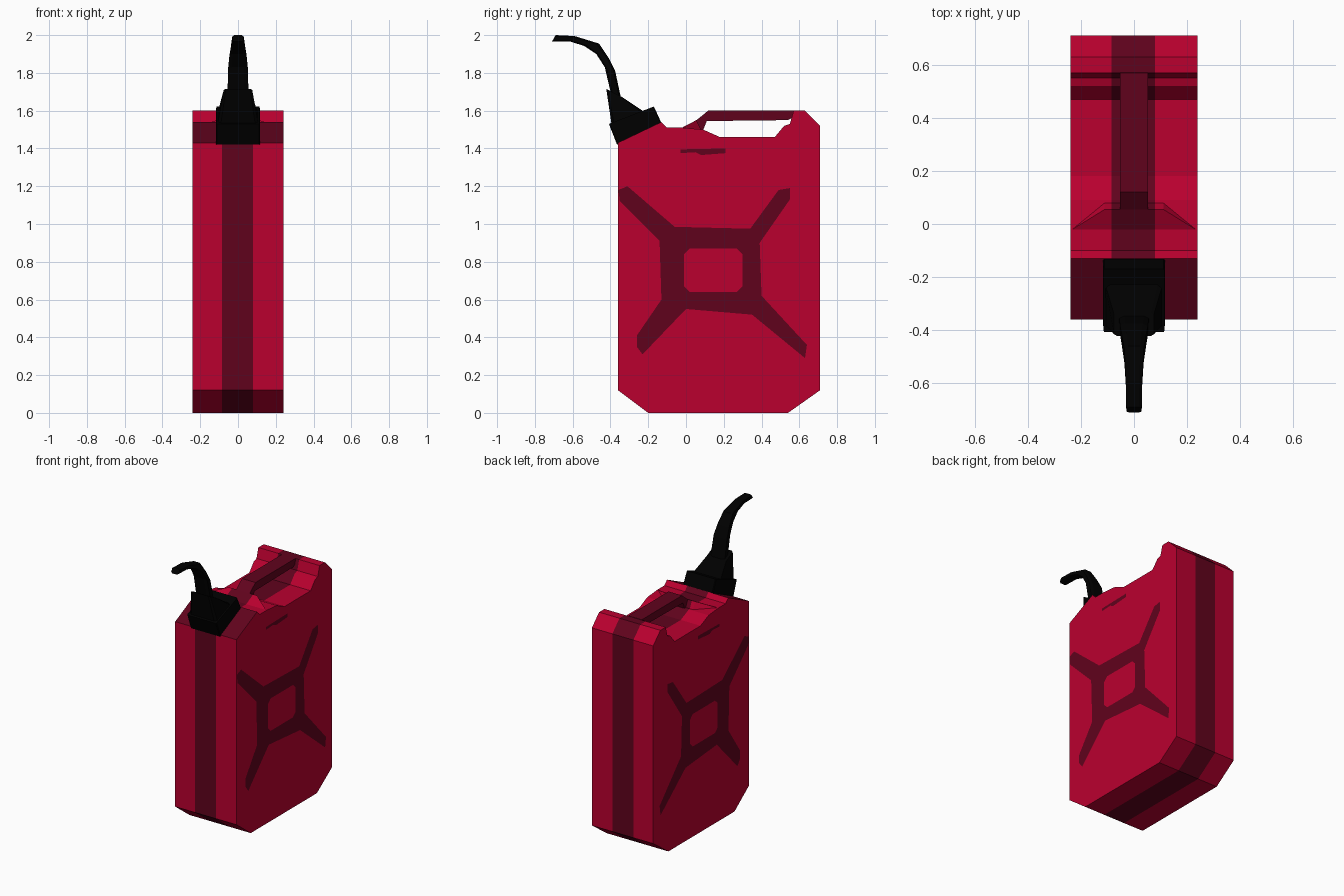
import bpy, bmesh

if "Cube" in bpy.data.objects:
    bpy.data.objects.remove(bpy.data.objects["Cube"])


def material(name, rgb):
    m = bpy.data.materials.new(name)
    m.diffuse_color = (*rgb, 1)
    m.use_nodes = True
    m.node_tree.nodes["Principled BSDF"].inputs["Base Color"].default_value = m.diffuse_color
    return m


RED = material("bright red", (0.49, 0.0, 0.028))
DARK = material("dark red", (0.118, 0.0008, 0.012))
BLACK = material("black", (0.0, 0.0, 0.0))


def finish(name, bm, mats, recalc=True):
    if recalc:
        bmesh.ops.recalc_face_normals(bm, faces=bm.faces[:])
    me = bpy.data.meshes.new(name)
    bm.to_mesh(me)
    bm.free()
    for m in mats:
        me.materials.append(m)
    ob = bpy.data.objects.new(name, me)
    bpy.context.collection.objects.link(ob)
    return ob


def extrude_profile(name, profile, columns, mats, rule):
    """Sweep a side profile (y, z) through the x columns; rule(segment, column) picks the colour."""
    bm = bmesh.new()
    rings = [[bm.verts.new((x, y, z)) for y, z in profile] for x in columns]
    n = len(profile)
    for c in range(len(columns) - 1):
        a, b = rings[c], rings[c + 1]
        for i in range(n):
            j = (i + 1) % n
            f = bm.faces.new((a[i], a[j], b[j], b[i]))
            f.material_index = rule(i, c)
    bm.faces.new(rings[0])
    bm.faces.new(rings[-1])
    return finish(name, bm, mats)


def loft(name, sections, chamfer):
    """Join chamfered rectangles, each given as front point, back point and half width."""
    bm = bmesh.new()
    k = 1 - chamfer
    outline = [(-k, -1), (k, -1), (1, -k), (1, k), (k, 1), (-k, 1), (-1, k), (-1, -k)]
    rings = []
    for fy, fz, by, bz, w in sections:
        rings.append([bm.verts.new((w * s,
                                    (fy + by) / 2 + t * (by - fy) / 2,
                                    (fz + bz) / 2 + t * (bz - fz) / 2)) for s, t in outline])
    for a, b in zip(rings, rings[1:]):
        for i in range(8):
            j = (i + 1) % 8
            bm.faces.new((a[i], a[j], b[j], b[i]))
    bm.faces.new(rings[0])
    bm.faces.new(rings[-1])
    return finish(name, bm, [BLACK])


def side_plate(name, loops, side):
    """Flat painted panel on one side wall; further loops are holes."""
    bm = bmesh.new()
    edges = []
    for loop in loops:
        vs = [bm.verts.new((side * 0.2415, y, z)) for y, z in loop]
        edges += [bm.edges.new((vs[i - 1], vs[i])) for i in range(len(vs))]
    bmesh.ops.triangle_fill(bm, edges=edges, use_beauty=True, normal=(side, 0, 0))
    for f in bm.faces:
        f.normal_update()
        if f.normal.x * side < 0:
            f.normal_flip()
    return finish(name, bm, [DARK], recalc=False)


# Can body: dark centre stripe all round, dark sloped shoulder under the spout
body = [(-0.2, 0), (0.54, 0), (0.71, 0.12), (0.71, 1.52), (0.63, 1.6), (0.57, 1.6),
        (0.55, 1.53), (0.52, 1.52), (0.47, 1.46), (0.18, 1.46), (0.09, 1.5),
        (-0.02, 1.51), (-0.1, 1.51), (-0.13, 1.54), (-0.36, 1.43), (-0.36, 0.12)]
extrude_profile("can_body", body, (-0.24, -0.085, 0.08, 0.24), [RED, DARK],
                lambda seg, col: int(col == 1 or seg == 13))

# Ramp narrowing from the can's full width up to the handle
ramp = extrude_profile("handle_ramp", [(-0.025, 1.508), (0.055, 1.55), (0.085, 1.49)],
                       (-0.24, -0.085, 0.08, 0.24), [RED, DARK], lambda seg, col: int(col == 1))
for v in ramp.data.vertices:
    if v.co.y > 0 and abs(v.co.x) > 0.1:
        v.co.x *= 0.46

# Carrying handle
handle = [(0.0, 1.505), (0.09, 1.495), (0.11, 1.545), (0.54, 1.55),
          (0.58, 1.57), (0.57, 1.602), (0.12, 1.602)]
extrude_profile("handle", handle, (-0.053, 0.053), [DARK], lambda seg, col: 0)

# Cross-shaped panel with a square hole, and the small slot mark, on both sides
cross = [(-0.358, 1.18), (-0.31, 1.2), (-0.06, 0.985), (0.34, 0.975), (0.49, 1.18), (0.55, 1.19),
         (0.55, 1.13), (0.39, 0.9), (0.4, 0.62), (0.64, 0.36), (0.63, 0.29), (0.35, 0.52),
         (0.0, 0.55), (-0.23, 0.31), (-0.26, 0.35), (-0.26, 0.41), (-0.13, 0.6),
         (-0.14, 0.91), (-0.35, 1.12)]
hole = [(-0.01, 0.67), (0.02, 0.64), (0.27, 0.64), (0.3, 0.67),
        (0.3, 0.84), (0.27, 0.87), (0.02, 0.87), (-0.01, 0.84)]
slot = [(-0.03, 1.375), (0.05, 1.38), (0.08, 1.365), (0.21, 1.375), (0.21, 1.4), (-0.03, 1.395)]
for side, label in ((1, "right"), (-1, "left")):
    side_plate("cross_panel_" + label, [cross, hole], side)
    side_plate("slot_mark_" + label, [slot], side)

# Spout: collar, tapered neck and bent tube
loft("spout_collar", [(-0.365, 1.42, -0.13, 1.535, 0.117),
                      (-0.408, 1.53, -0.17, 1.622, 0.115)], 0.04)
loft("spout_neck", [(-0.39, 1.5, -0.2, 1.58, 0.112),
                    (-0.422, 1.715, -0.335, 1.67, 0.075)], 0.15)
loft("spout_tube", [(-0.395, 1.68, -0.345, 1.67, 0.056),
                    (-0.43, 1.83, -0.375, 1.81, 0.052),
                    (-0.475, 1.9, -0.41, 1.88, 0.045),
                    (-0.54, 1.943, -0.46, 1.955, 0.036),
                    (-0.61, 1.965, -0.59, 1.995, 0.031),
                    (-0.71, 1.965, -0.69, 2.0, 0.029)], 0.35)
